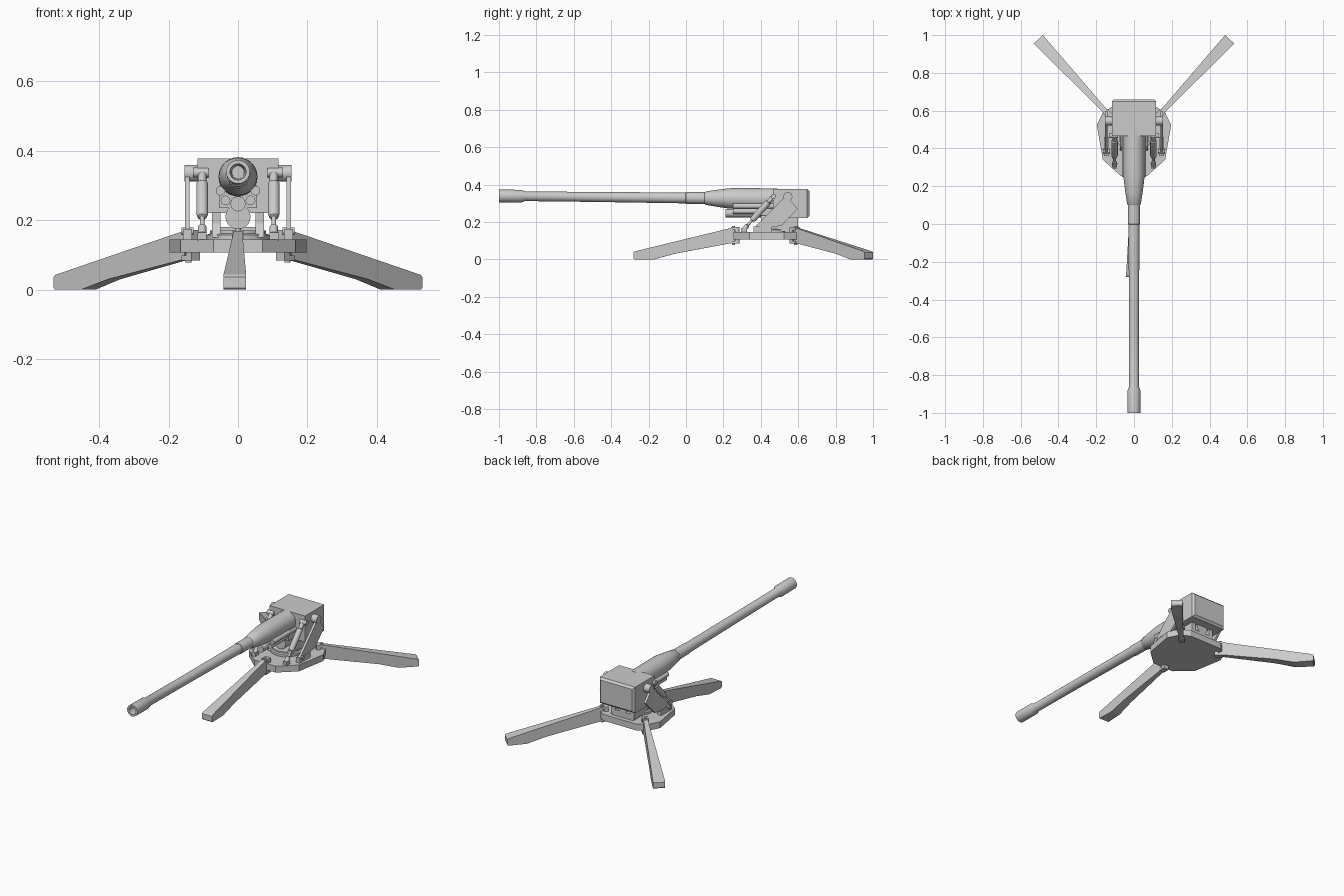
import bpy, bmesh, math
from mathutils import Vector, Matrix

if "Cube" in bpy.data.objects:
    bpy.data.objects.remove(bpy.data.objects["Cube"])


def finish(name, bm, smooth=False, bevel=0.0):
    bmesh.ops.recalc_face_normals(bm, faces=bm.faces[:])
    me = bpy.data.meshes.new(name)
    bm.to_mesh(me)
    bm.free()
    ob = bpy.data.objects.new(name, me)
    bpy.context.collection.objects.link(ob)
    if bevel:
        m = ob.modifiers.new("bevel", 'BEVEL')
        m.width = bevel
        m.segments = 1
    if smooth:
        bpy.ops.object.select_all(action='DESELECT')
        ob.select_set(True)
        bpy.context.view_layer.objects.active = ob
        bpy.ops.object.shade_smooth_by_angle(angle=math.radians(35))
    return ob


def loft(name, a, b, bevel=0.0):
    """Solid between two matching polygons."""
    bm = bmesh.new()
    va, vb = [bm.verts.new(p) for p in a], [bm.verts.new(p) for p in b]
    bm.faces.new(va)
    bm.faces.new(vb)
    for i in range(len(a)):
        j = (i + 1) % len(a)
        bm.faces.new((va[i], va[j], vb[j], vb[i]))
    return finish(name, bm, bevel=bevel)


def side_plate(name, yz, x0, x1, bevel=0.0):
    return loft(name, [(x0, y, z) for y, z in yz], [(x1, y, z) for y, z in yz], bevel)


def box(name, x0, x1, y0, y1, z0, z1, bevel=0.0):
    return side_plate(name, [(y0, z0), (y1, z0), (y1, z1), (y0, z1)], x0, x1, bevel)


def lathe(name, start, end, profile, sides=16):
    """Turned part on the line start-end; profile = (distance, radius)."""
    s, e = Vector(start), Vector(end)
    q = (e - s).to_track_quat('Z', 'Y')
    bm = bmesh.new()
    rings = []
    for d, r in profile:
        rings.append([bm.verts.new(s + q @ Vector((r * math.cos(t), r * math.sin(t), d)))
                      for t in (2 * math.pi * i / sides for i in range(sides))])
    for a, b in zip(rings, rings[1:]):
        for i in range(sides):
            j = (i + 1) % sides
            bm.faces.new((a[i], a[j], b[j], b[i]))
    bm.faces.new(rings[0])
    bm.faces.new(rings[-1])
    return finish(name, bm, smooth=True)


def rod(name, a, b, r, sides=16):
    return lathe(name, a, b, [(0, r), ((Vector(b) - Vector(a)).length, r)], sides)


# Barrel with bored muzzle, stepped tube and tapered sleeve
lathe("barrel", (0, -1, .339), (0, .5, .323), [
    (.12, .018), (0, .023), (0, .034), (.12, .034), (.14, .026), (.5, .0265),
    (.998, .029), (1.0, .032), (1.10, .032), (1.105, .036), (1.17, .046), (1.23, .054),
    (1.27, .056), (1.49, .056)], 28)

# Breech housing with chamfered rear
bm = bmesh.new()
bmesh.ops.create_cube(bm, size=1, matrix=Matrix.Translation((0, .563, .299))
                      @ Matrix.Diagonal((.234, .194, .156, 1)))
rear = [e for e in bm.edges if all(v.co.y > .6 for v in e.verts)]
bmesh.ops.bevel(bm, geom=rear, offset=.012, segments=1, affect='EDGES')
finish("breech_housing", bm)

# Recoil cylinders slung under the sleeve
for x, z, r, y in ((0, .247, .022, .21), (-.036, .257, .014, .25), (.036, .257, .014, .25),
                   (-.05, .285, .014, .25), (.05, .285, .014, .25)):
    rod("recoil_cylinder", (x, y, z), (x, .48, z), r, 12)
box("recoil_yoke", -.055, .055, .40, .47, .235, .30)

# Base platform
half = [(.07, .255), (.165, .34), (.197, .525), (.165, .59), (.11, .625)]
outline = half + [(-x, y) for x, y in reversed(half)]
loft("base_platform", [(x, y, .107) for x, y in outline], [(x, y, .145) for x, y in outline])

# Pedestal under the housing
lathe("turntable", (0, .46, .14), (0, .46, .2), [(0, .09), (.018, .09), (.022, .08), (.03, .08)], 24)
box("pedestal_crosspiece", -.07, .07, .53, .60, .145, .18)
lathe("cradle_drum", (0, .40, .21), (0, .6, .21), [(0, .036), (.2, .036)], 20)

for s in (-1, 1):
    # Pedestal cheeks
    side_plate("pedestal_cheek", [(.39, .15), (.41, .19), (.47, .225), (.60, .225), (.60, .15)],
               s * .05, s * .075)
    # Trunnions and their side arms
    rod("trunnion", (s * .11, .545, .335), (s * .154, .545, .335), .024, 16)
    side_plate("trunnion_arm", [(.36, .165), (.38, .185), (.52, .325), (.55, .325), (.598, .27),
                                (.51, .18), (.46, .172)], s * .139, s * .153)
    side_plate("trunnion_arm_foot", [(.36, .14), (.36, .175), (.46, .175), (.46, .14)],
               s * .132, s * .158)
    rod("arm_pin", (s * .128, .385, .168), (s * .163, .385, .168), .011, 12)

    # Elevating pistons
    lathe("elevating_piston", (s * .103, .305, .155), (s * .103, .475, .345), [
        (0, .008), (.005, .012), (.035, .012), (.038, .007), (.07, .007), (.073, .013),
        (.085, .017), (.20, .017), (.205, .012), (.24, .012)], 16)
    box("piston_lug", s * .09, s * .116, .295, .325, .14, .165)
    rod("piston_pin", (s * .085, .468, .337), (s * .13, .468, .337), .014, 12)

# Three outrigger legs, each with a hinge at the platform edge
leg_profile = [(0, .17), (0, .088), (.31, .03), (.42, 0), (.525, 0), (.53, .005),
               (.53, .037), (.522, .043)]
for name, x, y, ang in (("front_leg", 0, .25, 181), ("rear_leg_right", .145, .59, 43),
                        ("rear_leg_left", -.145, .59, -43)):
    a = math.radians(ang)
    d, n = Vector((math.sin(a), math.cos(a), 0)), Vector((math.cos(a), -math.sin(a), 0))
    o = Vector((x, y, 0))
    up = Vector((0, 0, 1))
    rails = [[o + d * u + up * z + n * k * (.012 + .021 * u / .53) for u, z in leg_profile]
             for k in (-1, 1)]
    loft(name, *rails)
    h = o - d * .004
    rod(name + "_hinge_pin", h + up * .078, h + up * .178, .009, 12)
    for z in (.084, .158):
        c = [h + d * i * .02 + n * j * .017 for i, j in ((-1, -1), (.6, -1), (.6, 1), (-1, 1))]
        loft(name + "_hinge_lug", [p + up * z for p in c], [p + up * (z + .014) for p in c])
    c = [o - d * i + n * j for i, j in ((.035, -.017), (.012, -.017), (.012, .017), (.035, .017))]
    loft(name + "_hinge_plate", [p + up * .084 for p in c], [p + up * .172 for p in c])
